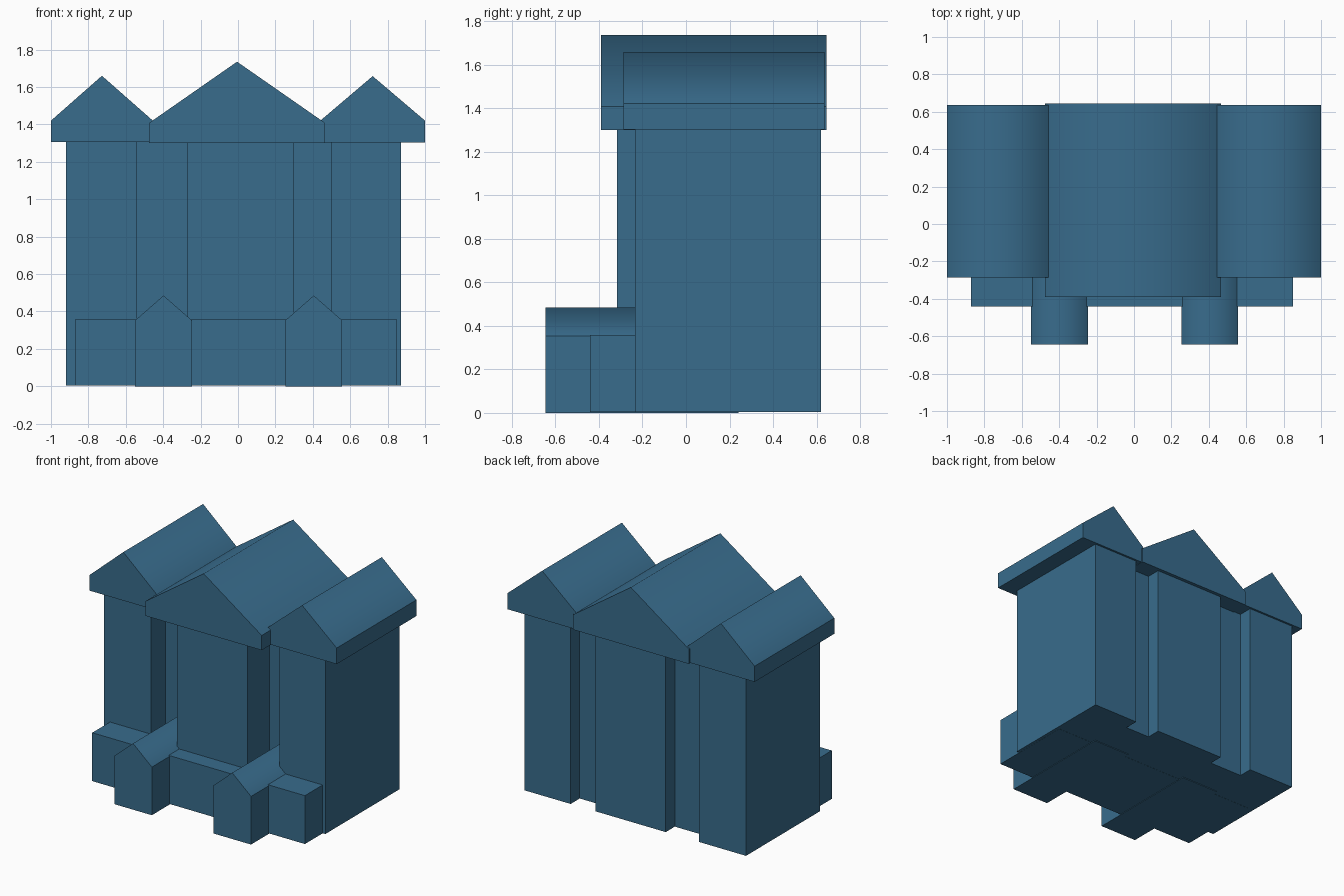
import bpy
import bmesh
from mathutils import Vector

cube = bpy.data.objects.get("Cube")
if cube:
    bpy.data.objects.remove(cube, do_unlink=True)

# One flat colour for the whole building
COLOUR = (0.04, 0.15, 0.265, 1.0)
blue = bpy.data.materials.new("slate_blue")
blue.use_nodes = True
blue.diffuse_color = COLOUR
shader = blue.node_tree.nodes["Principled BSDF"]
shader.inputs["Base Color"].default_value = COLOUR
shader.inputs["Roughness"].default_value = 0.8


def extrude_profile(name, points, offset, smooth_slopes=False):
    """Extrude a closed outline along offset and link it as an object."""
    bm = bmesh.new()
    base = bm.faces.new([bm.verts.new(p) for p in points])
    result = bmesh.ops.extrude_face_region(bm, geom=[base], use_keep_orig=True)
    moved = [v for v in result["geom"] if isinstance(v, bmesh.types.BMVert)]
    bmesh.ops.translate(bm, verts=moved, vec=Vector(offset))
    bmesh.ops.recalc_face_normals(bm, faces=bm.faces)
    # Roof slopes blend over the ridge, every other face stays flat
    for face in bm.faces:
        face.smooth = smooth_slopes and 0.1 < face.normal.z < 0.95
    mesh = bpy.data.meshes.new(name)
    bm.to_mesh(mesh)
    bm.free()
    mesh.materials.append(blue)
    obj = bpy.data.objects.new(name, mesh)
    bpy.context.collection.objects.link(obj)
    return obj


def gable(name, x0, x1, y0, y1, bottom, eave, ridge):
    """Five-sided gabled block with its ridge along y."""
    outline = [(x0, bottom), (x1, bottom), (x1, eave),
               ((x0 + x1) / 2, ridge), (x0, eave)]
    points = [(x, y0, z) for x, z in outline]
    return extrude_profile(name, points, (0, y1 - y0, 0), True)


# Main walls: two wings and a centre bay separated by recesses
WING, CENTRE, RECESS = -0.235, -0.318, -0.065
BACK, BACK_RECESS = 0.62, 0.515
front = [(-0.92, WING), (-0.54, WING), (-0.54, RECESS), (-0.27, RECESS),
         (-0.27, CENTRE), (0.30, CENTRE), (0.30, RECESS), (0.50, RECESS),
         (0.50, WING), (0.872, WING)]
back = [(x, BACK_RECESS if y == RECESS else BACK) for x, y in reversed(front)]
extrude_profile("main_walls", [(x, y, 0.005) for x, y in front + back],
                (0, 0, 1.3))

# Low front block
slab = [(-0.872, -0.44), (0.85, -0.44), (0.85, 0.2), (-0.872, 0.2)]
extrude_profile("front_block", [(x, y, 0.004) for x, y in slab],
                (0, 0, 0.354))

# Gabled porches
for side, x in (("right", -0.398), ("left", 0.405)):
    gable(side + "_porch", x - 0.152, x + 0.152, -0.645, 0.24, 0, 0.352, 0.485)

# Roofs
gable("centre_roof", -0.475, 0.465, -0.39, 0.645, 1.30, 1.408, 1.735)
gable("right_roof", -1.0, -0.455, -0.287, 0.635, 1.305, 1.42, 1.66)
gable("left_roof", 0.44, 1.0, -0.287, 0.635, 1.302, 1.42, 1.658)
